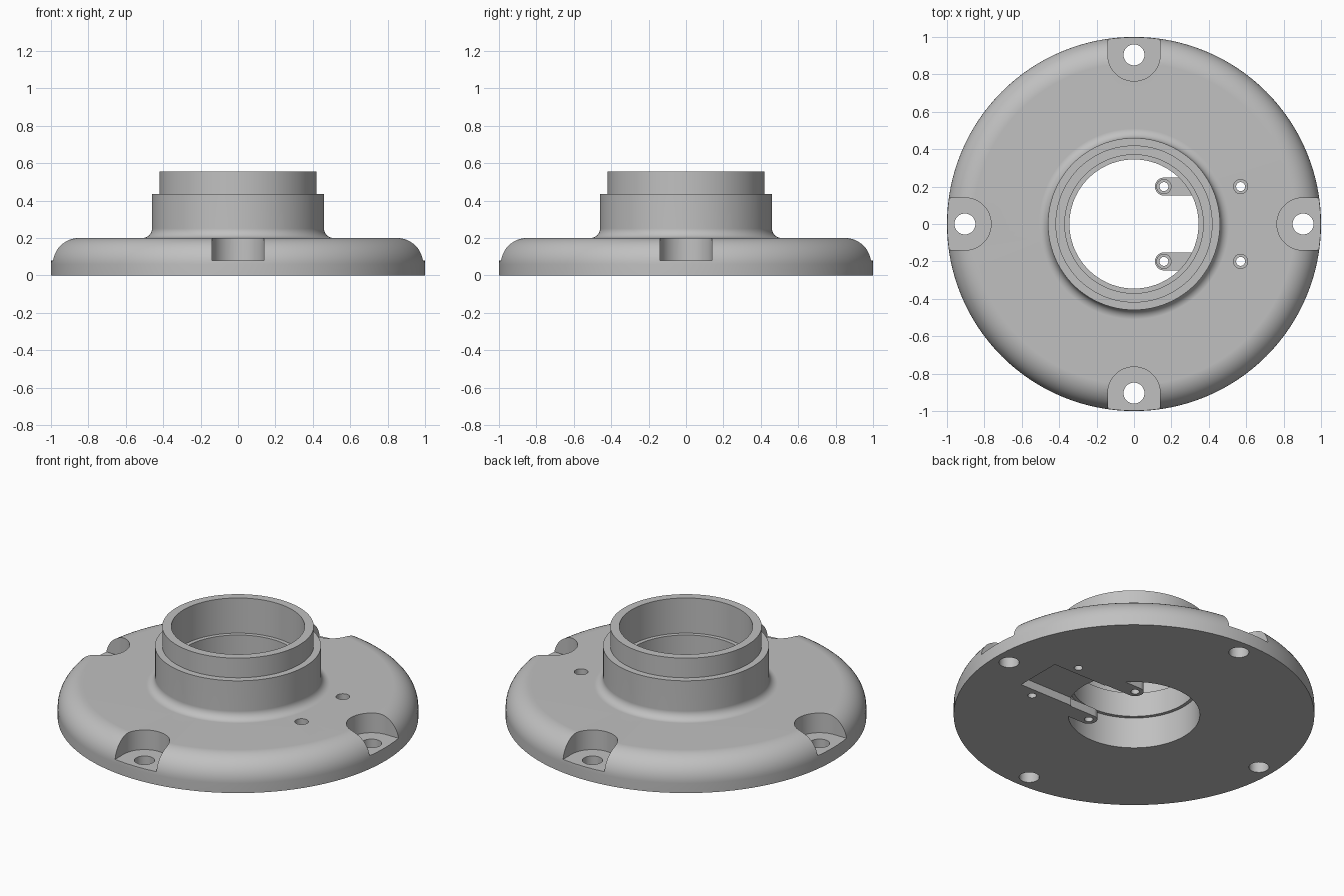
import bpy, bmesh
from math import sin, cos, pi
from mathutils import Matrix

old = bpy.data.objects.get("Cube")
if old:
    bpy.data.objects.remove(old, do_unlink=True)

grey = bpy.data.materials.new("light_grey")
grey.use_nodes = True
colour = (0.53, 0.53, 0.53, 1)
grey.diffuse_color = colour
grey.node_tree.nodes["Principled BSDF"].inputs["Base Color"].default_value = colour


def make_object(name, bm):
    bmesh.ops.recalc_face_normals(bm, faces=bm.faces[:])
    mesh = bpy.data.meshes.new(name)
    bm.to_mesh(mesh)
    bm.free()
    mesh.materials.append(grey)
    obj = bpy.data.objects.new(name, mesh)
    bpy.context.collection.objects.link(obj)
    return obj


def arc(cx, cz, radius, start, end, steps):
    angles = [start + (end - start) * i / steps for i in range(steps + 1)]
    return [(cx + radius * cos(a), cz + radius * sin(a)) for a in angles]


def revolve(name, profile, segments):
    """Turn a closed (radius, height) profile around z."""
    bm = bmesh.new()
    rings = []
    for i in range(segments):
        a = 2 * pi * i / segments
        rings.append([bm.verts.new((r * cos(a), r * sin(a), z)) for r, z in profile])
    n = len(profile)
    for i in range(segments):
        here, there = rings[i], rings[(i + 1) % segments]
        for j in range(n):
            k = (j + 1) % n
            bm.faces.new((here[j], there[j], there[k], here[k]))
    return make_object(name, bm)


def prism(name, outline, bottom, top, turn=0):
    """Extrude an (x, y) outline upward, then turn it around z."""
    bm = bmesh.new()
    face = bm.faces.new([bm.verts.new((x, y, bottom)) for x, y in outline])
    grown = bmesh.ops.extrude_face_region(bm, geom=[face])
    for v in grown["geom"]:
        if isinstance(v, bmesh.types.BMVert):
            v.co.z = top
    bmesh.ops.transform(bm, matrix=Matrix.Rotation(turn, 4, "Z"), verts=bm.verts[:])
    return make_object(name, bm)


def circle(x, y, radius):
    return arc(x, y, radius, 0, 2 * pi, 32)[:-1]


def combine(target, tool, operation):
    tool.hide_render = True
    mod = target.modifiers.new("combine", "BOOLEAN")
    mod.operation = operation
    mod.solver = "EXACT"
    mod.object = tool
    bpy.context.view_layer.objects.active = target
    bpy.ops.object.modifier_apply(modifier=mod.name)
    bpy.data.objects.remove(tool, do_unlink=True)


# Round flange with filleted rim, stepped collar and lipped bore
profile = [(0.365, 0), (1, 0)]
profile += arc(0.86, 0.06, 0.14, 0, pi / 2, 12)
profile += arc(0.51, 0.25, 0.05, -pi / 2, -pi, 8)
profile += [(0.46, 0.435), (0.42, 0.435), (0.42, 0.555), (0.37, 0.555),
            (0.37, 0.34), (0.345, 0.34), (0.345, 0.19), (0.365, 0.19)]
flange = revolve("flange_with_collar", profile, 128)

# Two round-ended tabs reaching into the bore
for side in (-1, 1):
    y = 0.2 * side
    outline = arc(0.16, y, 0.048, pi / 2, 3 * pi / 2, 16)
    outline += [(0.4, y - 0.048), (0.4, y + 0.048)]
    combine(flange, prism("tab", outline, 0, 0.05), "UNION")

# Four open recesses on the rim, each with a bolt hole
for i in range(4):
    turn = i * pi / 2
    recess = arc(0.904, 0, 0.14, pi / 2, 3 * pi / 2, 24)
    recess += [(1.1, -0.14), (1.1, 0.14)]
    combine(flange, prism("rim_recess", recess, 0.08, 0.3, turn), "DIFFERENCE")
    combine(flange, prism("bolt_hole", circle(0.904, 0, 0.056), -0.1, 0.3, turn), "DIFFERENCE")

# Shallow rectangular pocket under the flange, between the tabs
pocket = [(0.1, -0.145), (0.695, -0.145), (0.695, 0.145), (0.1, 0.145)]
combine(flange, prism("pocket", pocket, -0.1, 0.05), "DIFFERENCE")

# Counterbored screw holes in the tabs and beside the collar
for x, seat, top in ((0.16, 0.03, 0.1), (0.57, 0.1, 0.3)):
    for y in (-0.2, 0.2):
        combine(flange, prism("screw_hole", circle(x, y, 0.024), -0.1, top), "DIFFERENCE")
        combine(flange, prism("screw_seat", circle(x, y, 0.038), seat, top), "DIFFERENCE")

# Smooth curved walls, crisp edges
bpy.ops.object.select_all(action="DESELECT")
flange.select_set(True)
bpy.context.view_layer.objects.active = flange
bpy.ops.object.shade_smooth_by_angle(angle=0.5)
weighted = flange.modifiers.new("even_shading", "WEIGHTED_NORMAL")
weighted.keep_sharp = True
